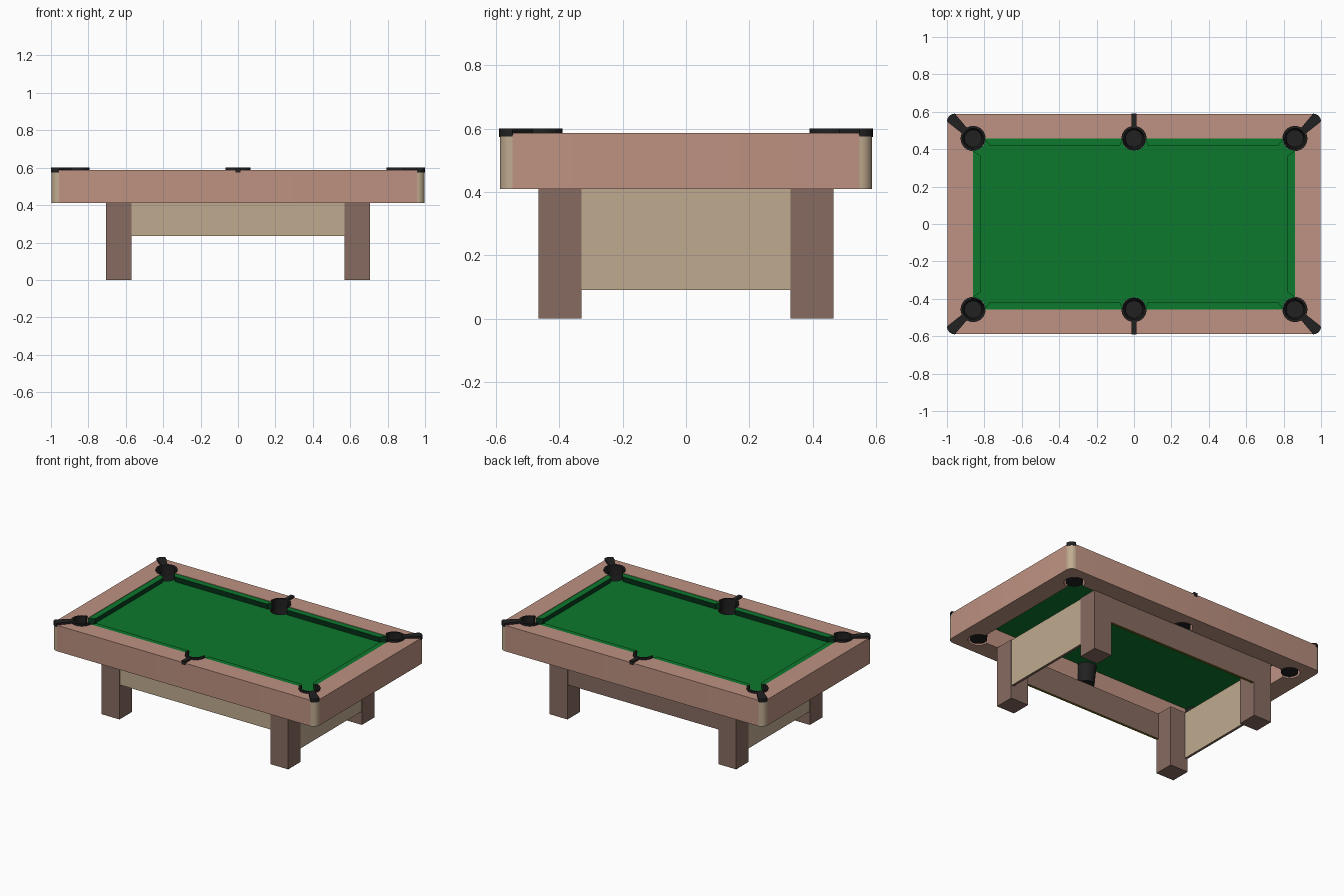
import bpy, bmesh, math
from mathutils import Vector

if "Cube" in bpy.data.objects:
    bpy.data.objects.remove(bpy.data.objects["Cube"])


def material(name, rgb):
    m = bpy.data.materials.new(name)
    m.diffuse_color = (*rgb, 1)
    m.use_nodes = True
    m.node_tree.nodes["Principled BSDF"].inputs["Base Color"].default_value = m.diffuse_color
    return m


WOOD = material("rosy wood", (0.515, 0.288, 0.223))
BROWN = material("dark wood", (0.245, 0.147, 0.120))
TAN = material("tan wood", (0.527, 0.407, 0.275))
GREEN = material("green cloth", (0.004, 0.190, 0.026))
SHADE = material("dark green cloth", (0.003, 0.05, 0.014))
BLACK = material("black rubber", (0.015, 0.015, 0.015))
OLIVE = material("olive trim", (0.20, 0.17, 0.01))


def finish(bm, name, mats, rule=None):
    bmesh.ops.recalc_face_normals(bm, faces=bm.faces)
    bm.normal_update()
    if rule:
        for f in bm.faces:
            f.material_index = rule(f)
    me = bpy.data.meshes.new(name)
    bm.to_mesh(me)
    bm.free()
    for m in mats:
        me.materials.append(m)
    ob = bpy.data.objects.new(name, me)
    bpy.context.collection.objects.link(ob)
    return ob


def prism(name, top, z0, z1, mats, bottom=None, rule=None):
    """Straight solid between two outlines with equal point counts."""
    bm = bmesh.new()
    lo = [bm.verts.new((x, y, z0)) for x, y in (bottom or top)]
    hi = [bm.verts.new((x, y, z1)) for x, y in top]
    bm.faces.new(lo)
    bm.faces.new(hi)
    n = len(lo)
    for i in range(n):
        j = (i + 1) % n
        bm.faces.new((lo[i], lo[j], hi[j], hi[i]))
    return finish(bm, name, mats, rule)


def box(name, x0, x1, y0, y1, z0, z1, mats, rule=None):
    return prism(name, [(x0, y0), (x1, y0), (x1, y1), (x0, y1)], z0, z1, mats, rule=rule)


def lathe(name, profile, cx, cy, mid, half, mats, steps=32):
    """Sweep a closed (radius, z) loop about a vertical axis, over mid +/- half degrees."""
    bm = bmesh.new()
    full = half >= 180
    rings = []
    for i in range(steps if full else steps + 1):
        a = math.radians(mid - half + 2 * half * i / steps)
        rings.append([bm.verts.new((cx + r * math.cos(a), cy + r * math.sin(a), z))
                      for r, z in profile])
    n = len(profile)
    for i in range(steps):
        a, b = rings[i], rings[(i + 1) % len(rings)]
        for k in range(n):
            m = (k + 1) % n
            bm.faces.new((a[k], a[m], b[m], b[k]))
    if not full:
        bm.faces.new(rings[0])
        bm.faces.new(rings[-1])
    bmesh.ops.remove_doubles(bm, verts=bm.verts, dist=1e-5)
    ob = finish(bm, name, mats)
    smooth(ob)
    return ob


def smooth(ob):
    bpy.ops.object.select_all(action='DESELECT')
    ob.select_set(True)
    bpy.context.view_layer.objects.active = ob
    bpy.ops.object.shade_smooth_by_angle(angle=math.radians(35))


def cut(ob, cutters):
    for c in cutters:
        c.hide_render = True
        m = ob.modifiers.new("cut", 'BOOLEAN')
        m.operation = 'DIFFERENCE'
        m.solver = 'EXACT'
        m.object = c
        bpy.context.view_layer.objects.active = ob
        bpy.ops.object.modifier_apply(modifier=m.name)


def arc(cx, cy, r, a0, a1, n=6):
    return [(cx + r * math.cos(math.radians(a0 + (a1 - a0) * i / n)),
             cy + r * math.sin(math.radians(a0 + (a1 - a0) * i / n))) for i in range(n + 1)]


HX, HY, R = 0.998, 0.588, 0.04      # frame half size, corner radius
IX, IY = 0.86, 0.457                # opening half size
ZB, ZT, ZC = 0.41, 0.587, 0.545     # frame bottom, frame top, cloth level
POCKETS = [(sx * IX, sy * 0.457) for sx in (-1, 0, 1) for sy in (-1, 1)]

# Frame and cloth, with the pocket holes cut out
outline = []
for k, (sx, sy) in enumerate([(1, 1), (-1, 1), (-1, -1), (1, -1)]):
    outline += arc(sx * (HX - R), sy * (HY - R), R, 90 * k, 90 * k + 90)
frame = prism("rail_frame", outline, ZB, ZT, [WOOD, TAN])
cloth = box("playing_cloth", -IX, IX, -IY, IY, ZC - 0.01, ZC, [GREEN])
opening = box("opening_cutter", -IX, IX, -IY, IY, 0.3, 0.7, [WOOD])
holes = [prism("hole_cutter", arc(x, y, 0.065, 0, 348.75, 31), 0.3, 0.7, [WOOD])
         for x, y in POCKETS]
cut(frame, [opening] + holes)
cut(cloth, holes)
for c in [opening] + holes:
    bpy.data.objects.remove(c)
for ob in (frame, cloth):
    for p in ob.data.polygons:
        p.material_index = 0
# tan rounded corners
for p in frame.data.polygons:
    n, c = p.normal, p.center
    if abs(c.x) > HX - R and abs(c.y) > HY - R and abs(n.z) < 0.5:
        p.material_index = 1
smooth(frame)


# Cushions: green on top, dark undercut nose
def cushion(name, pts, low):
    prism(name, pts, ZC, 0.584, [GREEN, SHADE], low,
          rule=lambda f: 0 if f.normal.z > 0.5 else 1)


for sx in (-1, 1):
    for sy in (-1, 1):
        top = [(0.056, IY), (0.80, IY), (0.772, 0.418), (0.075, 0.418)]
        low = [(0.056, IY), (0.80, IY), (0.776, 0.428), (0.071, 0.428)]
        cushion("long_cushion", [(sx * x, sy * y) for x, y in top],
                [(sx * x, sy * y) for x, y in low])
    top = [(IX, -0.392), (IX, 0.392), (0.82, 0.365), (0.82, -0.365)]
    low = [(IX, -0.392), (IX, 0.392), (0.83, 0.369), (0.83, -0.369)]
    cushion("end_cushion", [(sx * x, y) for x, y in top], [(sx * x, y) for x, y in low])

# Pockets: tapered cup plus a raised collar open toward the cloth
cup = [(0, 0.412), (0.052, 0.412), (0.0645, 0.543), (0.059, 0.543), (0.046, 0.42), (0, 0.42)]
collar = [(0.067, 0.53), (0.067, 0.6), (0.054, 0.6), (0.054, 0.53)]
for x, y in POCKETS:
    lathe("pocket_cup", cup, x, y, 0, 180, [BLACK])
    sx, sy = (x > 0) - (x < 0), (1 if y > 0 else -1)
    lathe("pocket_collar", collar, x, y, math.degrees(math.atan2(sy, sx)),
          130 if sx else 95, [BLACK])

# Straps from the pockets to the table edge
for sy in (-1, 1):
    y0, y1, y2 = sorted((sy * 0.515, sy * 0.59)) + [sy * 0.575]
    box("side_strap", -0.014, 0.014, y0, y1, 0.58, 0.599, [BLACK])
    a, b = sorted((y2, sy * 0.59))
    box("side_strap_lip", -0.014, 0.014, a, b, 0.574, 0.599, [BLACK])
    for sx in (-1, 1):
        tip = arc(HX - R, HY - R, R + 0.002, 0, 90)
        strap = [(0.918, 0.483)] + tip + [(0.892, 0.512)]
        prism("corner_strap", [(sx * x, sy * y) for x, y in strap], 0.58, 0.6, [BLACK])
        prism("corner_strap_lip", [(sx * x, sy * y) for x, y in tip], 0.575, 0.598, [BLACK])

# Legs
for sx in (-1, 1):
    for sy in (-1, 1):
        x0, x1 = sorted((sx * 0.57, sx * 0.705))
        y0, y1 = sorted((sy * 0.33, sy * 0.465))
        box("leg", x0, x1, y0, y1, 0, ZB + 0.003, [BROWN])


# Long aprons: tan front face, dark back face, olive lower edge
def apron_rule(f):
    if f.normal.z < -0.5:
        return 2
    return 0 if f.normal.y < -0.5 else 1


for name, y0, y1 in (("front_apron", -0.462, -0.445), ("back_apron", 0.445, 0.462)):
    box(name, -0.572, 0.572, y0, y1, 0.235, ZB + 0.002, [TAN, BROWN, OLIVE], apron_rule)

# End aprons, deeper
for sx in (-1, 1):
    x0, x1 = sorted((sx * 0.685, sx * 0.702))
    box("end_apron", x0, x1, -0.332, 0.332, 0.09, ZB, [TAN, BROWN],
        lambda f: 1 if f.normal.z < -0.5 else 0)
